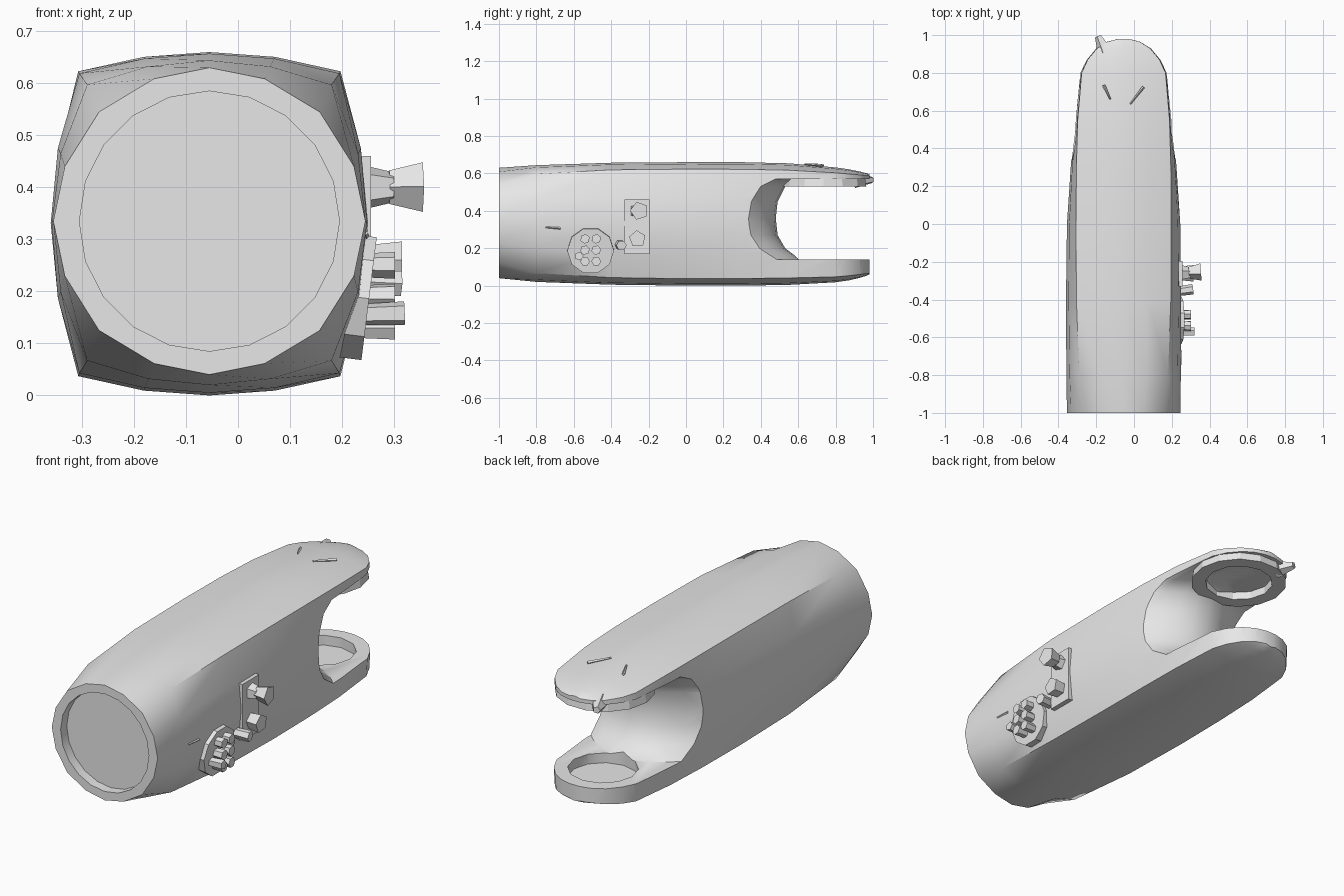
import bpy, math
from mathutils import Vector

if "Cube" in bpy.data.objects:
    bpy.data.objects.remove(bpy.data.objects["Cube"], do_unlink=True)

grey = bpy.data.materials.new("light_grey")
grey.use_nodes = True
COLOUR = (0.8, 0.8, 0.8, 1)
grey.diffuse_color = COLOUR
grey.node_tree.nodes["Principled BSDF"].inputs["Base Color"].default_value = COLOUR

CX = -0.055  # body axis in x


def loft(name, rings):
    """Closed solid through a series of equal-length rings."""
    n = len(rings[0])
    verts = [v for ring in rings for v in ring]
    faces = [list(range(n)), list(range(len(verts) - n, len(verts)))[::-1]]
    for r in range(len(rings) - 1):
        for i in range(n):
            j = (i + 1) % n
            faces.append([r * n + i, (r + 1) * n + i, (r + 1) * n + j, r * n + j])
    mesh = bpy.data.meshes.new(name)
    mesh.from_pydata(verts, [], faces)
    obj = bpy.data.objects.new(name, mesh)
    bpy.context.collection.objects.link(obj)
    mesh.materials.append(grey)
    bpy.context.view_layer.objects.active = obj
    bpy.ops.object.select_all(action='DESELECT')
    obj.select_set(True)
    bpy.ops.object.mode_set(mode='EDIT')
    bpy.ops.mesh.select_all(action='SELECT')
    bpy.ops.mesh.normals_make_consistent(inside=False)
    bpy.ops.object.mode_set(mode='OBJECT')
    return obj


def prism(name, start, end, r1, r2, sides, turn=0.0):
    """Straight or tapered prism between two points."""
    a, b = Vector(start), Vector(end)
    q = (b - a).to_track_quat('Z', 'Y')
    rings = []
    for p, r in ((a, r1), (b, r2)):
        angles = [turn + math.tau * i / sides for i in range(sides)]
        rings.append([p + q @ Vector((r * math.cos(t), r * math.sin(t), 0)) for t in angles])
    return loft(name, rings)


def box(name, lo, hi):
    rings = [[(x, lo[1], lo[2]), (x, hi[1], lo[2]), (x, hi[1], hi[2]), (x, lo[1], hi[2])]
             for x in (lo[0], hi[0])]
    return loft(name, rings)


def cut(obj, cutter):
    mod = obj.modifiers.new("cut", 'BOOLEAN')
    mod.operation, mod.solver, mod.object = 'DIFFERENCE', 'EXACT', cutter
    bpy.context.view_layer.objects.active = obj
    bpy.ops.object.modifier_apply(modifier=mod.name)
    bpy.data.objects.remove(cutter, do_unlink=True)


def section(y, width, corner_x, height, corner_z, zc):
    """Barrel-sided square section; turns into a circle when corners pull in."""
    steps = [-1, -0.5, 0, 0.5]
    ring = []
    for side in range(4):
        for t in steps:
            bulge = 1 - t * t
            sx = corner_x + (width - corner_x) * bulge
            sz = corner_z + (height - corner_z) * bulge
            x, z = [(sx, corner_z * t), (-corner_x * t, sz),
                    (-sx, -corner_z * t), (corner_x * t, -sz)][side]
            ring.append((CX + x, y, zc + z))
    return ring


# Main body: round at the front, squarish behind, rounded tail
stations = [
    (-1.0, 0.300, 0.212, 0.295, 0.210, 0.335),
    (-0.8, 0.303, 0.235, 0.312, 0.265, 0.332),
    (-0.4, 0.305, 0.250, 0.326, 0.288, 0.331),
    (0.0, 0.300, 0.252, 0.330, 0.293, 0.330),
    (0.3, 0.280, 0.250, 0.330, 0.292, 0.330),
    (0.55, 0.262, 0.243, 0.325, 0.288, 0.329),
    (0.8, 0.235, 0.222, 0.307, 0.278, 0.325),
    (0.87, 0.200, 0.190, 0.297, 0.272, 0.325),
    (0.93, 0.150, 0.140, 0.284, 0.266, 0.326),
    (0.965, 0.090, 0.085, 0.274, 0.262, 0.327),
    (0.98, 0.030, 0.028, 0.268, 0.262, 0.328),
]
body = loft("body", [section(*s) for s in stations])

# Rear jaw opening, its inner wall bowed out in the middle
jaw = [(0.44, 0.14), (0.36, 0.2), (0.32, 0.27), (0.31, 0.36),
       (0.32, 0.45), (0.36, 0.53), (0.43, 0.57)]
columns = []
for i in range(11):
    x = -0.36 + 0.072 * i
    bow = 0.17 * (1 - (x / 0.3) ** 2)
    columns.append([(CX + x, 1.2, 0.14)] + [(CX + x, y + bow, z) for y, z in jaw]
                   + [(CX + x, 1.2, 0.57)])
cut(body, loft("jaw_cutter", columns))

# Shallow round recesses at the front and in the lower prong
cut(body, prism("front_cutter", (CX, -1.1, 0.335), (CX, -0.95, 0.335), 0.25, 0.25, 20))
cut(body, prism("lower_cutter", (CX, 0.75, 0.09), (CX, 0.75, 0.3), 0.165, 0.165, 12))

# Pad under the upper prong, with its own recess
pad = prism("upper_prong_pad", (CX, 0.735, 0.53), (CX, 0.735, 0.595), 0.235, 0.225, 14)
cut(pad, prism("pad_cutter", (CX, 0.735, 0.4), (CX, 0.735, 0.57), 0.165, 0.165, 12))

# Small spur at the tail
prism("tail_spur", (-0.15, 0.91, 0.565), (-0.19, 0.995, 0.565), 0.045, 0.018, 5)

# Control plate and keypad disc on the left side
box("control_plate", (0.2, -0.33, 0.17), (0.256, -0.195, 0.46))
prism("keypad_disc", (0.18, -0.51, 0.195), (0.252, -0.51, 0.186), 0.125, 0.125, 10)

# Keypad buttons in two columns of three
for col, y in enumerate((-0.54, -0.48)):
    for row, z in enumerate((0.13, 0.19, 0.25)):
        prism(f"keypad_button_{col}_{row}", (0.22, y, z), (0.302, y, z),
              0.022, 0.026, 6, 0.2 * row)

# Side buttons and large knobs
prism("side_button", (0.21, -0.575, 0.155), (0.32, -0.572, 0.158), 0.02, 0.024, 5)
prism("link_button", (0.21, -0.36, 0.22), (0.312, -0.345, 0.215), 0.024, 0.028, 6)
prism("lower_knob", (0.22, -0.26, 0.25), (0.315, -0.26, 0.25), 0.036, 0.046, 5, 0.4)
prism("upper_knob_stem", (0.22, -0.26, 0.4), (0.3, -0.26, 0.4), 0.05, 0.03, 5)
prism("upper_knob", (0.29, -0.255, 0.4), (0.354, -0.25, 0.4), 0.034, 0.05, 5, 0.6)

# Thin slivers on top of the upper prong and on the side
for name, a, b in (("top_mark_right", (-0.16, 0.735), (-0.125, 0.66)),
                   ("top_mark_left", (0.05, 0.725), (-0.02, 0.635))):
    prism(name, (*a, 0.642), (*b, 0.65), 0.008, 0.004, 4)
prism("side_mark", (0.246, -0.75, 0.312), (0.247, -0.67, 0.306), 0.004, 0.006, 4)

# Smooth the body, keep everything else faceted
bpy.ops.object.select_all(action='DESELECT')
body.select_set(True)
bpy.context.view_layer.objects.active = body
bpy.ops.object.shade_smooth_by_angle(angle=math.radians(40))
